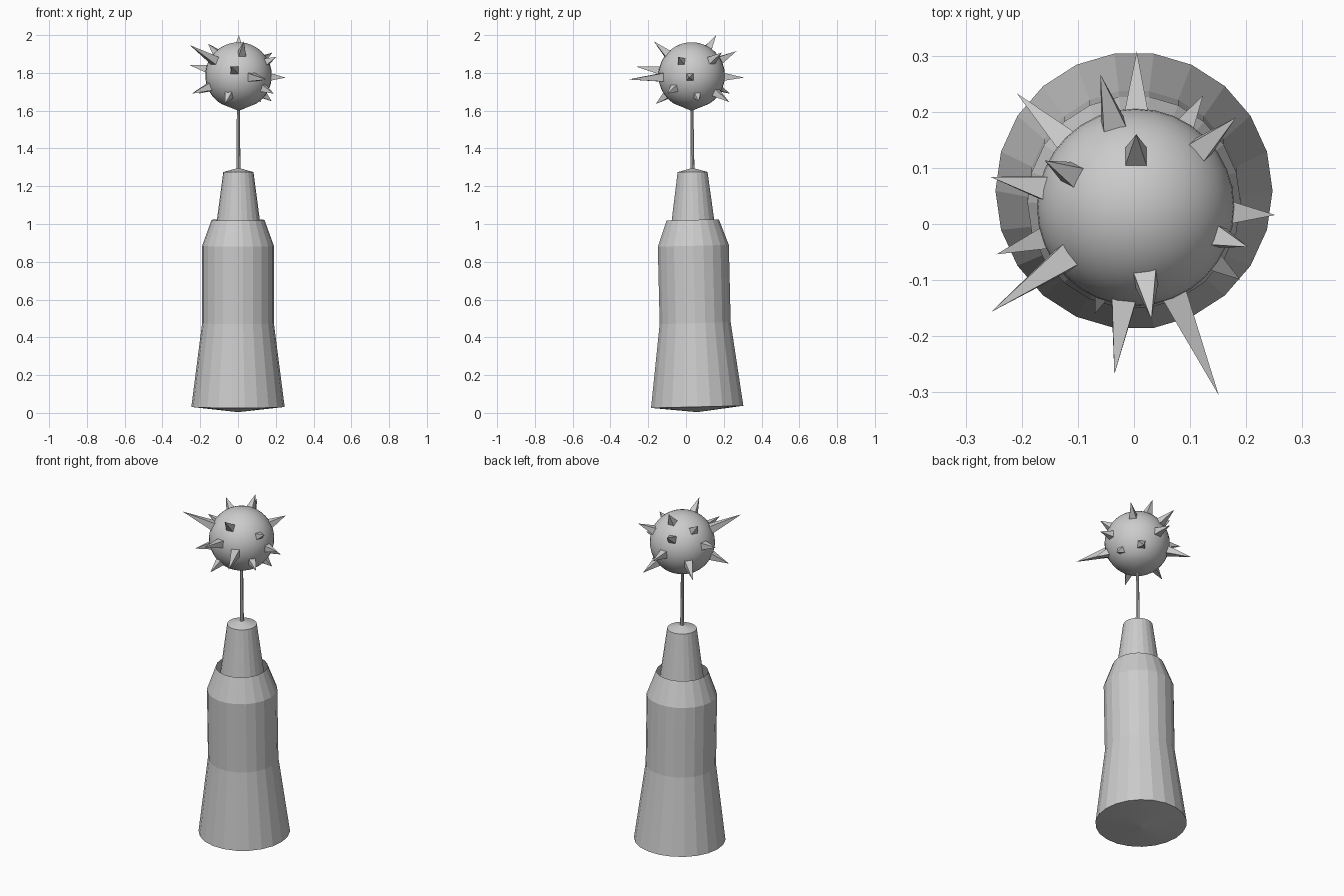
import bpy, bmesh, math
from mathutils import Vector

if "Cube" in bpy.data.objects:
    bpy.data.objects.remove(bpy.data.objects["Cube"])


def lathe(name, profile, sides, loc, tilt=0.0, smooth=False):
    """Spin a (radius, height) profile about z; radius 0 makes a pole."""
    bm = bmesh.new()
    rings = []
    for r, z in profile:
        if r == 0:
            rings.append([bm.verts.new((0, 0, z))] * sides)
        else:
            rings.append([bm.verts.new((r * math.cos(math.tau * i / sides),
                                        r * math.sin(math.tau * i / sides), z))
                          for i in range(sides)])
    for a, b in zip(rings, rings[1:]):
        for i in range(sides):
            j = (i + 1) % sides
            bm.faces.new(list(dict.fromkeys((a[i], a[j], b[j], b[i]))))
    for f in bm.faces:
        f.smooth = smooth
    mesh = bpy.data.meshes.new(name)
    bm.to_mesh(mesh)
    bm.free()
    ob = bpy.data.objects.new(name, mesh)
    ob.location = loc
    ob.rotation_euler.x = tilt
    bpy.context.collection.objects.link(ob)
    return ob


# Flared lower grip with a shallow cone underneath and an open collar
lathe("lower_grip",
      [(0, 0.004), (0.247, 0.032), (0.19, 0.475), (0.19, 0.885), (0.14, 1.022)],
      22, (0, 0.06, 0), 0.024)

# Tapered upper handle, set into the collar
lathe("upper_handle", [(0, 0.86), (0.135, 0.86), (0.08, 1.275), (0, 1.297)],
      22, (0.002, 0.045, 0), 0.008)

# Thin rod
lathe("rod", [(0.011, 1.27), (0.008, 1.63)], 8, (0.002, 0.044, 0), 0.008)

# Smooth ball with a small pointed underside
R = 0.176
centre = Vector((0.003, 0.03, 1.786))
arc = [math.radians(-58 + 148 * i / 20) for i in range(20)]
lathe("ball", [(0, -0.187)] + [(R * math.cos(a), R * math.sin(a)) for a in arc]
      + [(0, R)], 32, centre, 0, True)

# Four-sided spikes, radiating from the ball to these tips
tips = [
    (-0.209, 0.233, 1.69), (-0.06, 0.267, 1.915), (0.005, 0.308, 1.775),
    (0.123, 0.229, 1.645), (0.182, 0.190, 1.908), (0.004, 0.160, 2.0),
    (-0.159, 0.113, 1.955), (-0.256, 0.084, 1.841), (-0.245, -0.054, 1.69),
    (-0.255, -0.157, 1.947), (-0.035, -0.268, 1.835), (0.151, -0.305, 1.765),
    (0.031, -0.170, 1.967), (0.203, -0.041, 1.885), (0.252, 0.016, 1.775),
    (0.189, -0.099, 1.69), (-0.070, -0.160, 1.635), (0.178, 0.067, 1.65),
]
for n, tip in enumerate(tips):
    axis = Vector(tip) - centre
    spike = lathe(f"spike_{n + 1}", [(0, 0.15), (0.035, 0.15), (0, axis.length)],
                  4, centre)
    spike.rotation_euler = axis.to_track_quat('Z', 'Y').to_euler()
    spike.rotation_euler.rotate_axis('Z', math.pi / 4)
